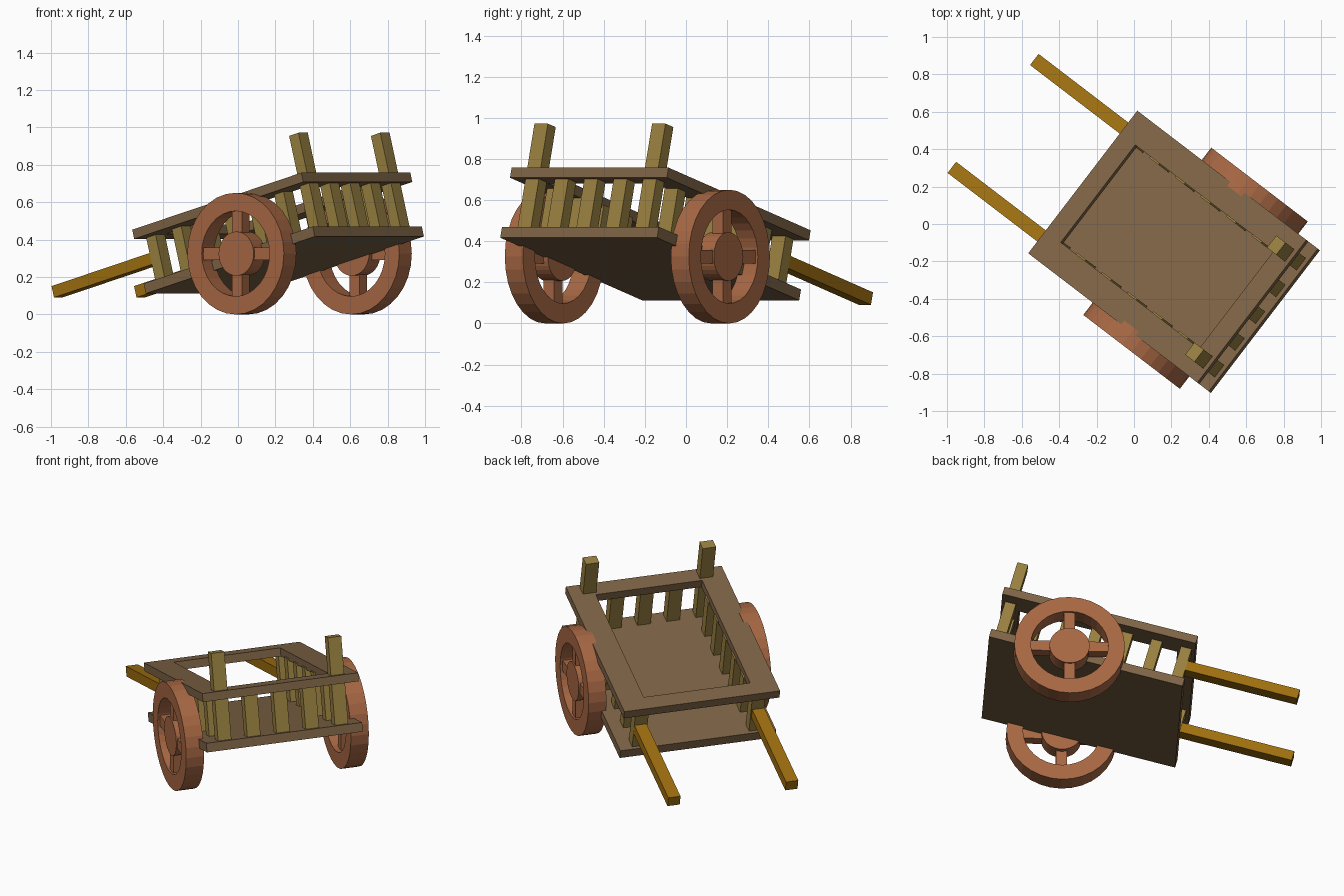
import bpy, bmesh, math
from mathutils import Matrix, Vector

if "Cube" in bpy.data.objects:
    bpy.data.objects.remove(bpy.data.objects["Cube"])


def material(name, rgb):
    lin = [((c / 255 + 0.055) / 1.055) ** 2.4 for c in rgb]
    m = bpy.data.materials.new(name)
    m.diffuse_color = (*lin, 1)
    m.use_nodes = True
    m.node_tree.nodes["Principled BSDF"].inputs["Base Color"].default_value = m.diffuse_color
    return m


FLOOR_WOOD = material("brown wood", (126, 100, 70))
SLAT_WOOD = material("olive wood", (154, 129, 65))
HANDLE_WOOD = material("golden wood", (160, 112, 16))
WHEEL_WOOD = material("red brown wood", (168, 104, 68))

# The cart is turned about z; its bed is also tipped onto the handles
YAW = Matrix.Rotation(math.radians(-37.4), 4, 'Z')
BED = YAW @ Matrix.Translation((0.292, 0.012, 0.3175)) @ Matrix.Rotation(math.radians(-15), 4, 'Y')
AXLE = YAW @ Matrix.Translation((0.405, 0.012, 0.325))


def finish(name, bm, mat, frame):
    bmesh.ops.transform(bm, matrix=frame, verts=bm.verts)
    bmesh.ops.recalc_face_normals(bm, faces=bm.faces)
    me = bpy.data.meshes.new(name)
    bm.to_mesh(me)
    bm.free()
    me.materials.append(mat)
    ob = bpy.data.objects.new(name, me)
    bpy.context.collection.objects.link(ob)
    return ob


def box(name, lo, hi, mat, frame):
    lo, hi = Vector(lo), Vector(hi)
    bm = bmesh.new()
    bmesh.ops.create_cube(bm, size=1, matrix=Matrix.Translation((lo + hi) / 2)
                          @ Matrix.Diagonal((*(hi - lo), 1)))
    return finish(name, bm, mat, frame)


def ring(name, inner, outer, near, far, mat, frame):
    """Closed band between two matching outlines, extruded from near to far."""
    bm = bmesh.new()
    loops = [[bm.verts.new(p) for p in pts] for pts in
             (map(near, outer), map(far, outer), map(far, inner), map(near, inner))]
    n = len(outer)
    for k in range(4):
        a, b = loops[k], loops[(k + 1) % 4]
        for i in range(n):
            j = (i + 1) % n
            bm.faces.new((a[i], a[j], b[j], b[i]))
    return finish(name, bm, mat, frame)


def rect(x, y):
    return [(-x, -y), (x, -y), (x, y), (-x, y)]


def circle(r, n=32):
    return [(r * math.cos(2 * math.pi * i / n), r * math.sin(2 * math.pi * i / n)) for i in range(n)]


HALF_L, HALF_W = 0.589, 0.48
END, SIDE = 0.535, 0.36          # slat row positions
SX, SY = 0.0325, 0.041           # half slat section


def slat(name, x, y, top):
    box(name, (x - SX, y - SY, -0.01), (x + SX, y + SY, top), SLAT_WOOD, BED)


# Bed: floor and top rail frame
box("floor", (-HALF_L, -HALF_W, -0.055), (HALF_L, HALF_W, 0), FLOOR_WOOD, BED)
ring("top_rail", rect(0.483, 0.328), rect(HALF_L, HALF_W),
     lambda p: (*p, 0.247), lambda p: (*p, 0.298), FLOOR_WOOD, BED)

for s, side in ((-1, "left"), (1, "right")):
    # Side slats; the rearmost one is a tall corner post
    for i in range(6):
        slat(f"{side}_slat_{i}", -END + i * 2 * END / 6, s * SIDE, 0.26)
    slat(f"{side}_corner_post", END, s * SIDE, 0.525)

    # Pull handle
    box(f"{side}_handle", (-1.25, s * 0.363 - 0.0375, 0.1), (-0.53, s * 0.363 + 0.0375, 0.163),
        HANDLE_WOOD, BED)

    # Wheel: rim, hub and four spokes
    ring(f"{side}_wheel_rim", circle(0.228), circle(0.325),
         lambda p: (p[0], s * 0.453, p[1]), lambda p: (p[0], s * 0.563, p[1]), WHEEL_WOOD, AXLE)
    bm = bmesh.new()
    bmesh.ops.create_cone(bm, cap_ends=True, segments=32, radius1=0.118, radius2=0.118, depth=0.1,
                          matrix=Matrix.Translation((0, s * 0.508, 0)) @ Matrix.Rotation(math.pi / 2, 4, 'X'))
    finish(f"{side}_wheel_hub", bm, WHEEL_WOOD, AXLE)
    for k in range(4):
        turn = Matrix.Rotation(k * math.pi / 2, 4, 'Y')
        y0, y1 = sorted((s * 0.485, s * 0.55))
        box(f"{side}_spoke_{k}", (0.1, y0, -0.033), (0.24, y1, 0.033), WHEEL_WOOD, AXLE @ turn)

# Tailboard slats between the corner posts
for i in (-1, 0, 1):
    slat(f"back_slat_{i + 1}", END, i * SIDE / 2, 0.26)
